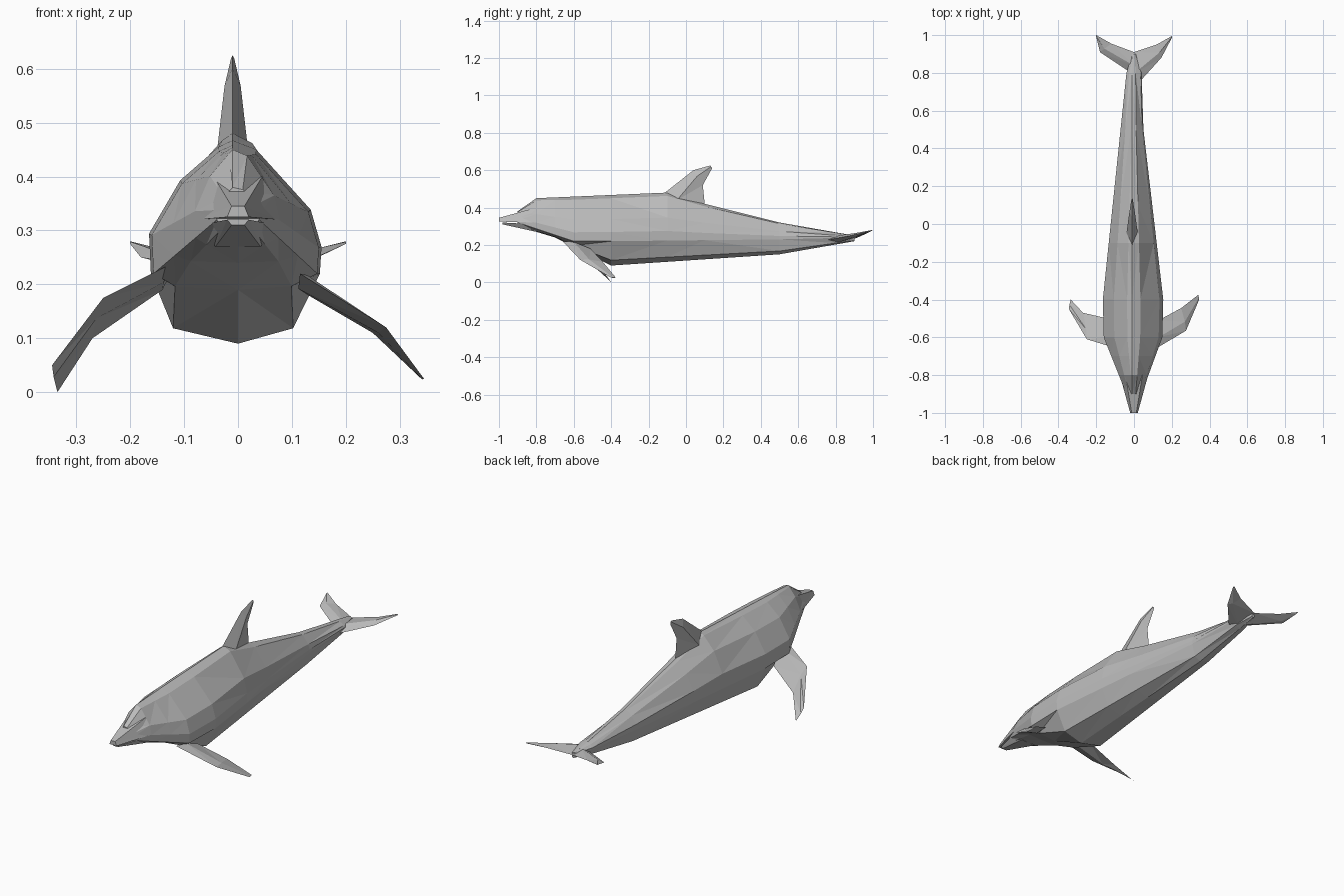
import bpy, bmesh
from mathutils import Vector

default = bpy.data.objects.get("Cube")
if default:
    bpy.data.objects.remove(default)

skin = bpy.data.materials.new("grey skin")
skin.use_nodes = True
grey = (0.5, 0.5, 0.5, 1)
skin.diffuse_color = grey
skin.node_tree.nodes["Principled BSDF"].inputs["Base Color"].default_value = grey


def loft(name, rings):
    """Join a row of equal rings into one closed, flat-shaded skin."""
    bm = bmesh.new()
    rows = [[bm.verts.new(point) for point in ring] for ring in rings]
    count = len(rows[0])
    for near, far in zip(rows, rows[1:]):
        for i in range(count):
            j = (i + 1) % count
            bm.faces.new((near[i], near[j], far[j], far[i]))
    bm.faces.new(rows[0])
    bm.faces.new(rows[-1])
    bmesh.ops.triangulate(bm, faces=bm.faces[:])
    bmesh.ops.recalc_face_normals(bm, faces=bm.faces[:])
    mesh = bpy.data.meshes.new(name)
    bm.to_mesh(mesh)
    bm.free()
    mesh.materials.append(skin)
    bpy.context.collection.objects.link(bpy.data.objects.new(name, mesh))


def along(profile, y):
    """Height or width of a straight-segment profile at y."""
    for (y_a, value_a), (y_b, value_b) in zip(profile, profile[1:]):
        if y <= y_b:
            return value_a + (value_b - value_a) * (y - y_a) / (y_b - y_a)


# Body outlines from forehead to tail stock
back = ((-0.9, 0.38), (-0.8, 0.45), (-0.1, 0.48), (0.1, 0.42), (0.5, 0.32), (0.9, 0.25))
belly = ((-0.9, 0.3), (-0.7, 0.24), (-0.4, 0.09), (0.5, 0.15), (0.9, 0.22))
crease = ((-0.9, 0.32), (-0.6, 0.22), (-0.4, 0.22), (0.5, 0.23), (0.9, 0.24))
left_girth = ((-0.9, 0.04), (-0.6, 0.15), (-0.4, 0.155), (0.5, 0.05), (0.8, 0.04), (0.9, 0.01))
right_girth = ((-0.9, 0.04), (-0.6, 0.16), (-0.4, 0.165), (0.8, 0.04), (0.9, 0.01))

# Flank shapes as (share of girth, share of rise), from the crease upwards
left_flank = ((0.98, 0), (1, 0.2), (0.87, 0.48), (0.22, 0.93))
right_flank = ((0.98, 0), (1, 0.3), (0.65, 0.7), (0.22, 0.95))


def body_ring(y):
    """Section with a sloped lower panel, a side crease and a narrow ridge."""
    low, fold, top = [along(line, y) for line in (belly, crease, back)]

    def half(side, girth, flank, keel_share):
        width = side * along(girth, y)
        points = [(width * keel_share, y, low + (fold - low) * 0.22)]
        return points + [(width * share, y, fold + (top - fold) * rise)
                         for share, rise in flank]

    left = half(1, left_girth, left_flank, 0.66)
    right = half(-1, right_girth, right_flank, 0.73)
    return [(0, y, low)] + left + [(-0.01, y, top)] + right[::-1]


outlines = (back, belly, crease, left_girth, right_girth)
knots = sorted({y for line in outlines for y, value in line})
loft("body", [body_ring(y) for y in knots])


def jaw(name, tip, base):
    """Beak half: flat on the mouth side, bevelled on the outer side."""
    loft(name, [[(-width, y, mouth), (width, y, mouth),
                 (width * 0.6, y, outer), (-width * 0.6, y, outer)]
                for y, mouth, outer, width in (tip, base)])


# Beak, slightly open along the mouth line
jaw("upper_jaw", tip=(-1, 0.325, 0.345, 0.02), base=(-0.8, 0.32, 0.4, 0.075))
jaw("lower_jaw", tip=(-0.98, 0.32, 0.31, 0.02), base=(-0.8, 0.31, 0.27, 0.07))


def blade(name, lead, trail, thickness, normal):
    """Thin tapered fin between a leading and a trailing edge."""
    rings = []
    for front, rear, taper in zip(lead, trail, (1, 0.5, 0.1)):
        front, rear = Vector(front), Vector(rear)
        middle = front.lerp(rear, 0.4)
        offset = Vector(normal).normalized() * thickness * taper
        rings.append([front, middle + offset, rear, middle - offset])
    loft(name, rings)


# Swept back fin
blade("dorsal_fin",
      lead=((-0.01, -0.15, 0.45), (-0.01, 0.04, 0.6), (-0.01, 0.13, 0.625)),
      trail=((-0.01, 0.1, 0.42), (-0.01, 0.09, 0.52), (-0.01, 0.14, 0.61)),
      thickness=0.03, normal=(1, 0, 0))

# Flippers, each in its own pose
blade("right_flipper",
      lead=((-0.12, -0.65, 0.24), (-0.25, -0.61, 0.175), (-0.345, -0.45, 0.05)),
      trail=((-0.14, -0.5, 0.19), (-0.27, -0.47, 0.1), (-0.335, -0.4, 0)),
      thickness=0.02, normal=(0.5, -0.3, 0.8))
blade("left_flipper",
      lead=((0.115, -0.66, 0.22), (0.275, -0.565, 0.12), (0.345, -0.4, 0.025)),
      trail=((0.13, -0.51, 0.18), (0.25, -0.445, 0.11), (0.34, -0.375, 0.025)),
      thickness=0.015, normal=(0.6, 0, 0.8))

# Tail flukes
blade("left_fluke",
      lead=((0, 0.72, 0.22), (0.145, 0.88, 0.25), (0.2, 0.985, 0.275)),
      trail=((0, 0.91, 0.24), (0.12, 0.95, 0.26), (0.2, 0.995, 0.28)),
      thickness=0.02, normal=(0, 0, 1))
blade("right_fluke",
      lead=((0, 0.79, 0.22), (-0.18, 0.91, 0.25), (-0.2, 0.99, 0.275)),
      trail=((0, 0.91, 0.24), (-0.12, 0.955, 0.26), (-0.2, 1, 0.28)),
      thickness=0.02, normal=(0, 0, 1))
